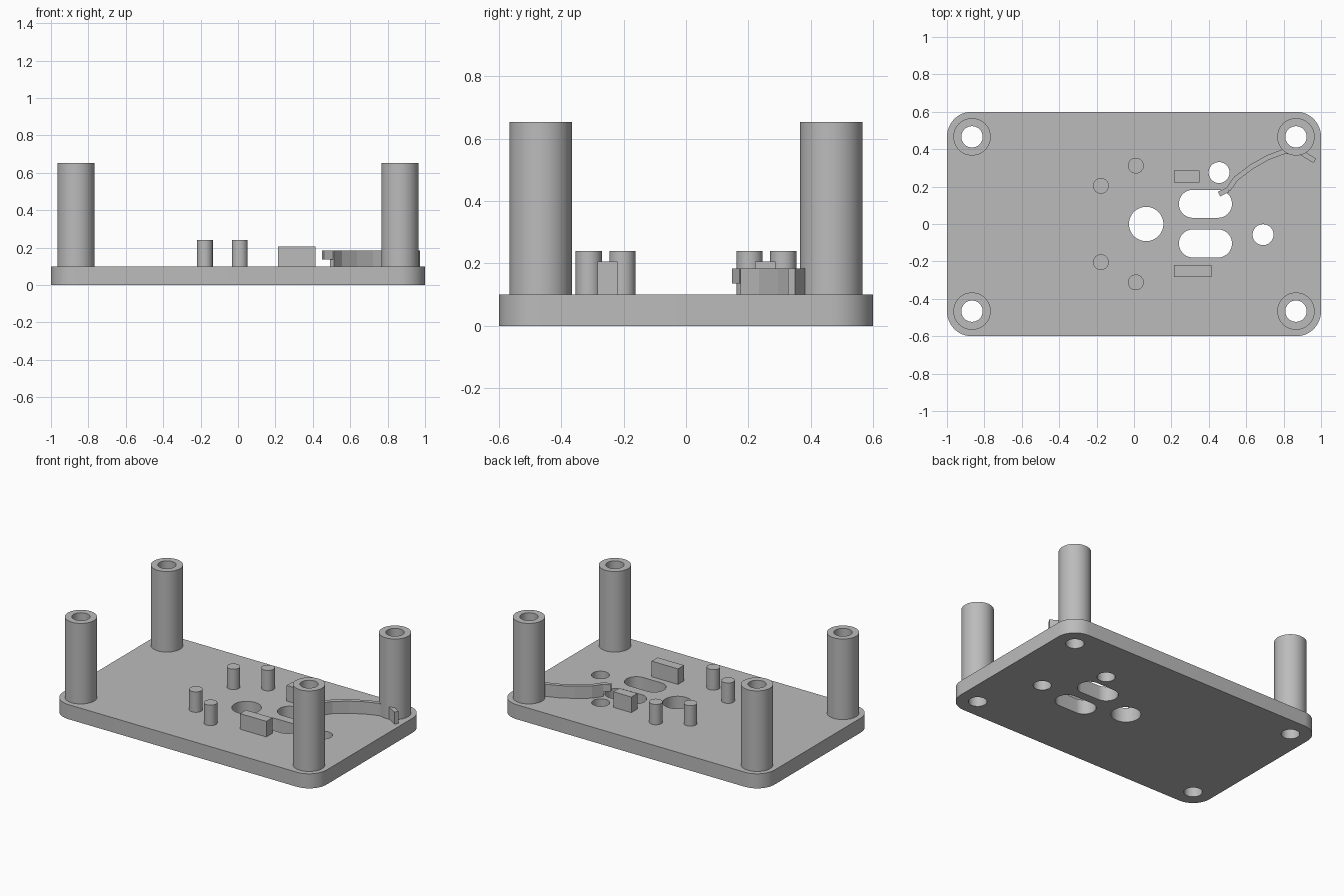
import bpy, bmesh
from math import cos, sin, pi, radians
from mathutils import Vector

old = bpy.data.objects.get("Cube")
if old:
    bpy.data.objects.remove(old, do_unlink=True)

grey = bpy.data.materials.new("plain grey")
grey.use_nodes = True
COLOUR = (0.5, 0.5, 0.5, 1)
grey.diffuse_color = COLOUR
grey.node_tree.nodes["Principled BSDF"].inputs["Base Color"].default_value = COLOUR

PLATE_TOP = 0.1


def prism(name, outline, z0, z1):
    """Extrude a counter-clockwise outline from z0 to z1."""
    bm = bmesh.new()
    base = bm.faces.new([bm.verts.new((x, y, z0)) for x, y in outline])
    top = bmesh.ops.extrude_face_region(bm, geom=[base])
    verts = [v for v in top["geom"] if isinstance(v, bmesh.types.BMVert)]
    bmesh.ops.translate(bm, verts=verts, vec=(0, 0, z1 - z0))
    bmesh.ops.recalc_face_normals(bm, faces=bm.faces)
    mesh = bpy.data.meshes.new(name)
    bm.to_mesh(mesh)
    bm.free()
    mesh.materials.append(grey)
    obj = bpy.data.objects.new(name, mesh)
    bpy.context.collection.objects.link(obj)
    return obj


def rounded(cx, cy, hx, hy, r, steps=12):
    """Outline of a rounded box; equal sizes give a circle or a slot."""
    points = []
    for corner, (sx, sy) in enumerate([(1, 1), (-1, 1), (-1, -1), (1, -1)]):
        for i in range(steps + 1):
            a = (corner + i / steps) * pi / 2
            p = Vector((cx + sx * (hx - r) + r * cos(a), cy + sy * (hy - r) + r * sin(a)))
            if not points or (p - points[-1]).length > 1e-4:
                points.append(p)
    if (points[0] - points[-1]).length < 1e-4:
        points.pop()
    return points


def circle(cx, cy, r):
    return rounded(cx, cy, r, r, r)


def ribbon(path, width):
    """Outline of a strip of constant width with mitred bends."""
    pts = [Vector(p) for p in path]
    sides = ([], [])
    for i, p in enumerate(pts):
        before = (p - pts[i - 1]).normalized() if i else (pts[1] - p).normalized()
        after = (pts[i + 1] - p).normalized() if i < len(pts) - 1 else before
        along = (before + after).normalized()
        normal = Vector((-along.y, along.x)) * width / 2 / along.dot(before)
        sides[0].append(p - normal)
        sides[1].append(p + normal)
    return sides[0] + sides[1][::-1]


def cut(obj, outlines):
    for outline in outlines:
        cutter = prism("cutter", outline, -0.1, 1)
        cutter.hide_render = True
        mod = obj.modifiers.new("hole", "BOOLEAN")
        mod.operation, mod.solver, mod.object = "DIFFERENCE", "EXACT", cutter
        bpy.context.view_layer.objects.active = obj
        bpy.ops.object.modifier_apply(modifier=mod.name)
        bpy.data.objects.remove(cutter, do_unlink=True)


def smooth(obj):
    bpy.ops.object.select_all(action="DESELECT")
    obj.select_set(True)
    bpy.context.view_layer.objects.active = obj
    bpy.ops.object.shade_smooth_by_angle(angle=radians(20))


# Base plate with screw holes, round openings and two slots
corners = [(x, y) for x in (-0.866, 0.866) for y in (-0.466, 0.466)]
plate = prism("base_plate", rounded(0, 0, 1, 0.6, 0.133), 0, PLATE_TOP)
cut(plate, [circle(x, y, 0.057) for x, y in corners] + [
    circle(0.065, 0, 0.092),
    circle(0.455, 0.275, 0.056),
    circle(0.69, -0.057, 0.056),
    rounded(0.382, 0.108, 0.142, 0.075, 0.075),
    rounded(0.382, -0.104, 0.142, 0.075, 0.075)])
smooth(plate)

# Hollow corner posts
for i, (x, y) in enumerate(corners):
    post = prism(f"corner_post_{i + 1}", circle(x, y, 0.1), PLATE_TOP, 0.653)
    cut(post, [circle(x, y, 0.057)])
    smooth(post)

# Locating pegs
for side, label in ((1, "back"), (-1, "front")):
    for x, y in ((0.01, 0.312), (-0.177, 0.204)):
        name = f"{label}_{'outer' if y > 0.3 else 'inner'}_peg"
        smooth(prism(name, circle(x, side * y, 0.042), PLATE_TOP, 0.24))

# Rectangular stop blocks
prism("back_block", [(0.214, 0.222), (0.35, 0.222), (0.35, 0.287), (0.214, 0.287)],
      PLATE_TOP, 0.207)
prism("front_block", [(0.214, -0.284), (0.414, -0.284), (0.414, -0.219), (0.214, -0.219)],
      PLATE_TOP, 0.207)

# Curved guide wall, with a raised tip over the slot
wall = [(0.503, 0.183), (0.545, 0.243), (0.63, 0.307), (0.715, 0.355),
        (0.8, 0.387), (0.875, 0.393), (0.967, 0.338)]
prism("guide_wall", ribbon(wall, 0.027), PLATE_TOP, 0.184)
prism("guide_wall_tip", ribbon([(0.455, 0.16), (0.503, 0.183)], 0.027), 0.136, 0.184)
